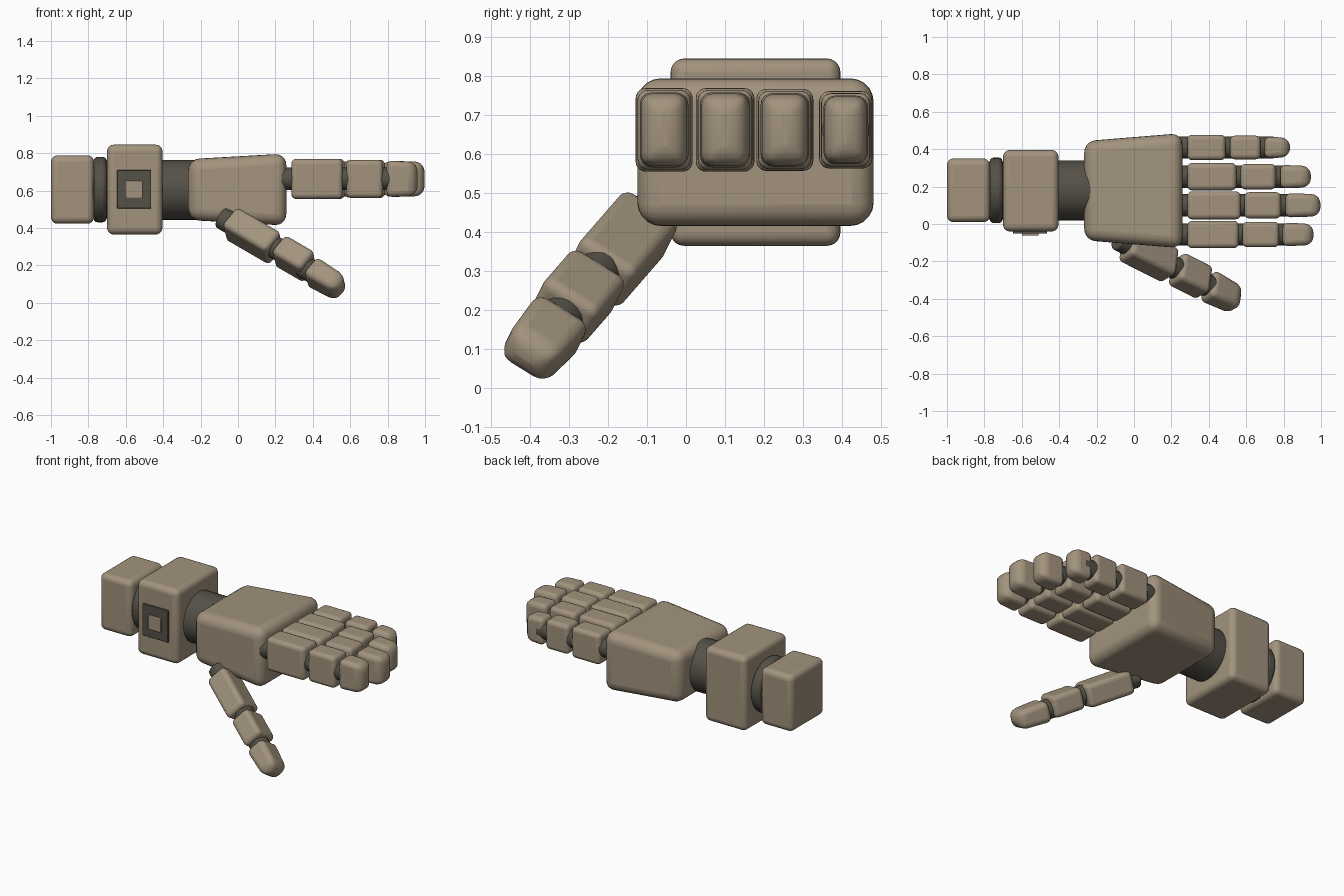
import bpy, bmesh, math
from mathutils import Matrix, Vector

if "Cube" in bpy.data.objects:
    bpy.data.objects.remove(bpy.data.objects["Cube"])


def material(name, rgb):
    m = bpy.data.materials.new(name)
    m.diffuse_color = (*rgb, 1)
    m.use_nodes = True
    m.node_tree.nodes["Principled BSDF"].inputs["Base Color"].default_value = m.diffuse_color
    return m


TAN = material("tan_plating", (0.36, 0.29, 0.205))
DARK = material("dark_joint", (0.09, 0.082, 0.064))


def finish(name, bm, mat, matrix):
    bmesh.ops.recalc_face_normals(bm, faces=bm.faces)
    me = bpy.data.meshes.new(name)
    bm.to_mesh(me)
    bm.free()
    me.materials.append(mat)
    ob = bpy.data.objects.new(name, me)
    bpy.context.collection.objects.link(ob)
    ob.matrix_world = matrix
    return ob


def smooth(ob, width, segments=5, weighted=False):
    mod = ob.modifiers.new("round", 'BEVEL')
    mod.width = width
    mod.segments = segments
    mod.limit_method = 'WEIGHT' if weighted else 'ANGLE'
    for p in ob.data.polygons:
        p.use_smooth = True
    bpy.context.view_layer.objects.active = ob
    ob.select_set(True)
    bpy.ops.object.shade_smooth_by_angle(angle=math.radians(35))
    ob.select_set(False)


def block(name, matrix, length, start, end, bevel, mat=TAN, tip=False):
    """Rounded box along local x, (width, height) given at both ends."""
    bm = bmesh.new()
    bmesh.ops.create_cube(bm, size=1)
    for v in bm.verts:
        w, h = end if v.co.x > 0 else start
        v.co = (v.co.x * length, v.co.y * w, v.co.z * h)
    if tip:  # the far end is rounder than the near end
        layer = bm.edges.layers.float.new("bevel_weight_edge")
        for e in bm.edges:
            e[layer] = 1.0 if all(v.co.x > 0 for v in e.verts) else 0.6
    smooth(finish(name, bm, mat, matrix), bevel, weighted=tip)


def rod(name, matrix, length, radius, bevel=0.008):
    """Dark cylinder along local x."""
    bm = bmesh.new()
    bmesh.ops.create_cone(bm, cap_ends=True, segments=40, radius1=radius, radius2=radius,
                          depth=length, matrix=Matrix.Rotation(math.pi / 2, 4, 'Y'))
    smooth(finish(name, bm, DARK, matrix), bevel, 3)


def at(x, y, z):
    return Matrix.Translation((x, y, z))


# Forearm and wrist
block("forearm_cuff", at(-0.885, 0.18, 0.605), 0.23, (0.34, 0.365), (0.34, 0.365), 0.035)
rod("cuff_core", at(-0.74, 0.18, 0.605), 0.12, 0.155)
rod("cuff_ring", at(-0.737, 0.18, 0.605), 0.068, 0.175, 0.02)
block("wrist_guard", at(-0.552, 0.178, 0.605), 0.296, (0.435, 0.48), (0.435, 0.48), 0.035)
rod("wrist_joint", at(-0.31, 0.18, 0.603), 0.24, 0.16)

# Square control panel on the front of the wrist guard
block("panel_base", at(-0.555, -0.042, 0.607), 0.182, (0.02, 0.205), (0.02, 0.205), 0.004, DARK)
block("panel_button", at(-0.555, -0.05, 0.605), 0.09, (0.024, 0.092), (0.024, 0.092), 0.005)

# Palm widens towards the knuckles
block("palm", at(-0.004, 0.178, 0.605), 0.524, (0.53, 0.325), (0.615, 0.385), 0.06)

# Fingers: name, y, width, height, segment ends along x
FINGERS = [
    ("index", -0.056, 0.146, 0.214, [(0.285, 0.56), (0.58, 0.775), (0.795, 0.96)]),
    ("middle", 0.100, 0.150, 0.214, [(0.285, 0.57), (0.59, 0.785), (0.81, 0.997)]),
    ("ring", 0.253, 0.146, 0.210, [(0.285, 0.547), (0.57, 0.758), (0.782, 0.946)]),
    ("little", 0.409, 0.136, 0.198, [(0.285, 0.49), (0.513, 0.677), (0.698, 0.835)]),
]
for name, y, w, h, segs in FINGERS:
    rod(name + "_joint_core", at((0.2 + segs[2][0] + 0.05) / 2, y, 0.662),
        segs[2][0] + 0.05 - 0.2, 0.06)
    for i, (a, b) in enumerate(segs):
        s = (w - 0.010 * i, h - 0.010 * i)
        last = i == 2
        e = (s[0] - 0.012, s[1] - 0.012) if last else s
        block(f"{name}_segment_{i + 1}", at((a + b) / 2, y, 0.662), b - a, s, e,
              0.05 if last else 0.026, tip=last)

# Thumb points forward, outward and down
d = Vector((0.79, -0.40, -0.46)).normalized()
e = Vector((0.12, 0.84, -0.52))
e = (e - d * e.dot(d)).normalized()
f = d.cross(e)
turn = Matrix((d, e, f)).transposed().to_4x4()
THUMB = [
    (Vector((0.08, -0.165, 0.357)), 0.30, (0.172, 0.140)),
    (Vector((0.302, -0.277, 0.235)), 0.20, (0.168, 0.132)),
    (Vector((0.475, -0.370, 0.120)), 0.21, (0.164, 0.128)),
]
for i, (c, length, s) in enumerate(THUMB):
    last = i == 2
    end = (s[0] - 0.02, s[1] - 0.016) if last else s
    block(f"thumb_segment_{i + 1}", Matrix.Translation(c) @ turn, length, s, end,
          0.055 if last else 0.028, tip=last)
    back = c - d * (length / 2 + 0.005)
    rod(f"thumb_joint_{i + 1}", Matrix.Translation(back) @ turn, 0.11, 0.06)
